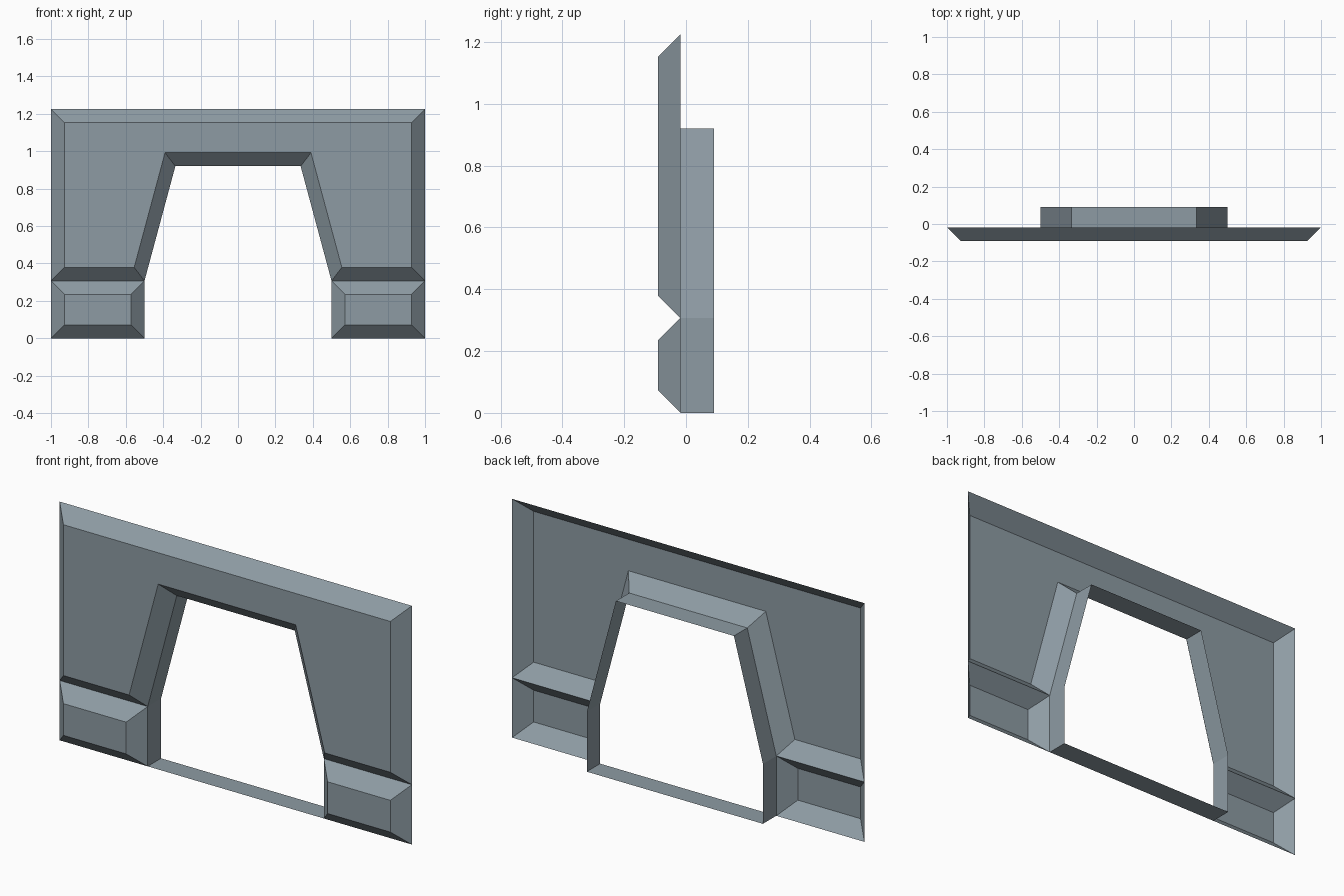
import bpy, bmesh
from mathutils import Vector

if "Cube" in bpy.data.objects:
    bpy.data.objects.remove(bpy.data.objects["Cube"])

BEVEL = 0.072
Y_FRONT, Y_MID, Y_BACK = -0.09, -0.018, 0.09
Z_SPLIT, Z_TOP, Z_ARCH = 0.307, 1.225, 0.92
X_OUT, X_DOOR, X_ARCH = 1.0, 0.5, 0.335

grey = bpy.data.materials.new("blue_grey")
grey.diffuse_color = (0.27, 0.33, 0.37, 1)
grey.use_nodes = True
grey.node_tree.nodes["Principled BSDF"].inputs["Base Color"].default_value = grey.diffuse_color


def inset(points, d):
    """Offset a counter-clockwise (x, z) outline inwards by d with mitred corners."""
    pts = [Vector(p) for p in points]
    result = []
    for i, p in enumerate(pts):
        a = (p - pts[i - 1]).normalized()
        b = (pts[(i + 1) % len(pts)] - p).normalized()
        n1, n2 = Vector((-a.y, a.x)), Vector((-b.y, b.x))
        result.append(p + d * (n1 + n2) / (1 + n1.dot(n2)))
    return result


def loft(name, first, y1, second, y2, cap):
    """Join two outlines at different depths by a band of quads, optionally capped."""
    bm = bmesh.new()
    a = [bm.verts.new((p[0], y1, p[1])) for p in first]
    b = [bm.verts.new((p[0], y2, p[1])) for p in second]
    for i in range(len(a)):
        j = (i + 1) % len(a)
        bm.faces.new((a[i], a[j], b[j], b[i]))
    if cap:
        bm.faces.new(b)
    mesh = bpy.data.meshes.new(name)
    bm.to_mesh(mesh)
    bm.free()
    mesh.materials.append(grey)
    obj = bpy.data.objects.new(name, mesh)
    bpy.context.collection.objects.link(obj)
    return obj


def bevelled_panel(name, outline):
    return loft(name, outline, Y_MID, inset(outline, BEVEL), Y_FRONT, True)


# upper wall panel wrapping around the doorway
bevelled_panel("upper_panel", [
    (-X_OUT, Z_SPLIT), (-X_DOOR, Z_SPLIT), (-X_ARCH, Z_ARCH), (X_ARCH, Z_ARCH),
    (X_DOOR, Z_SPLIT), (X_OUT, Z_SPLIT), (X_OUT, Z_TOP), (-X_OUT, Z_TOP)])

# two low base panels
for side, x0, x1 in (("left", -X_OUT, -X_DOOR), ("right", X_DOOR, X_OUT)):
    bevelled_panel(side + "_base_panel", [(x0, 0), (x1, 0), (x1, Z_SPLIT), (x0, Z_SPLIT)])

# doorway lining with threshold strip
door = [(-X_DOOR, 0), (X_DOOR, 0), (X_DOOR, Z_SPLIT), (X_ARCH, Z_ARCH),
        (-X_ARCH, Z_ARCH), (-X_DOOR, Z_SPLIT)]
loft("doorway_lining", door, Y_MID, door, Y_BACK, False)
